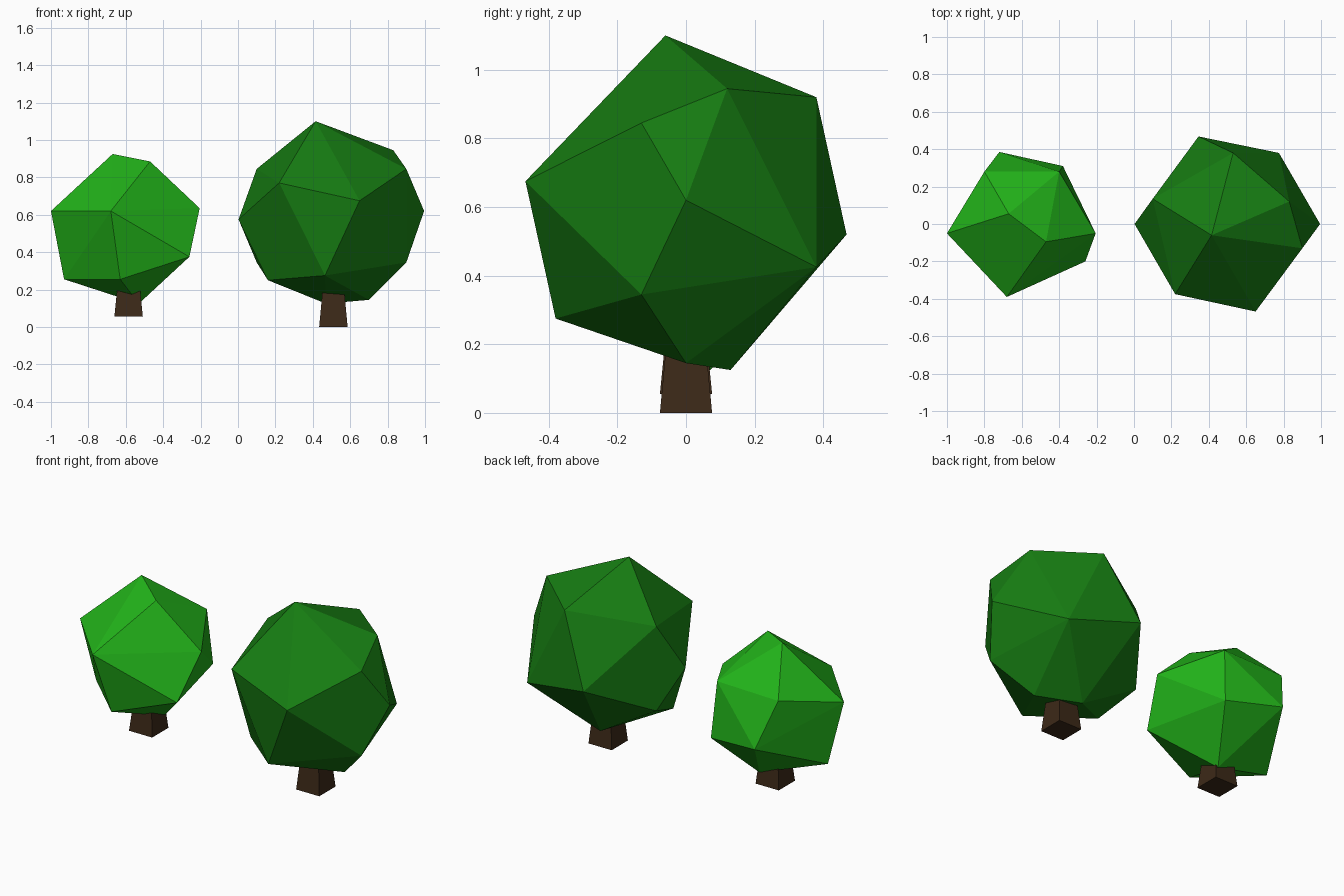
import bpy, bmesh

if "Cube" in bpy.data.objects:
    bpy.data.objects.remove(bpy.data.objects["Cube"])


def material(name, rgb):
    m = bpy.data.materials.new(name)
    m.diffuse_color = (*rgb, 1)
    m.use_nodes = True
    m.node_tree.nodes["Principled BSDF"].inputs["Base Color"].default_value = m.diffuse_color
    return m


def finish(bm, name, mat):
    bmesh.ops.recalc_face_normals(bm, faces=bm.faces)
    me = bpy.data.meshes.new(name)
    bm.to_mesh(me)
    bm.free()
    me.materials.append(mat)
    ob = bpy.data.objects.new(name, me)
    bpy.context.collection.objects.link(ob)
    return ob


def crown(name, points, mat):
    """Faceted foliage: convex hull around a few corner points."""
    bm = bmesh.new()
    for p in points:
        bm.verts.new(p)
    bmesh.ops.convex_hull(bm, input=bm.verts[:])
    return finish(bm, name, mat)


def trunk(name, x, z, height, mat):
    """Square post that narrows towards the crown."""
    bm = bmesh.new()
    bmesh.ops.create_cube(bm, size=1)
    for v in bm.verts:
        half = 0.052 if v.co.z > 0 else 0.076
        v.co = (x + 2 * half * v.co.x, 2 * half * v.co.y,
                z + height * (v.co.z + 0.5))
    return finish(bm, name, mat)


bark = material("bark", (0.045, 0.022, 0.009))
dark_leaf = material("dark_leaf", (0.008, 0.2, 0.006))
light_leaf = material("light_leaf", (0.016, 0.45, 0.01))

# large tree
trunk("large_trunk", 0.51, 0.0, 0.26, bark)
crown("large_crown", [
    (0.415, -0.06, 1.10), (0.83, 0.12, 0.945), (0.53, 0.38, 0.92),
    (0.90, -0.13, 0.845), (0.10, 0.135, 0.845), (0.22, -0.375, 0.77),
    (0.65, -0.468, 0.675), (0.995, 0, 0.62), (0.003, 0, 0.575),
    (0.345, 0.468, 0.52), (0.775, 0.38, 0.425), (0.90, -0.13, 0.345),
    (0.10, 0.135, 0.345), (0.465, -0.38, 0.275), (0.16, -0.11, 0.25),
    (0.70, 0, 0.145), (0.47, 0.13, 0.125)], dark_leaf)

# small tree
trunk("small_trunk", -0.585, 0.055, 0.24, bark)
crown("small_crown", [
    (-0.67, 0.055, 0.925), (-0.47, -0.095, 0.885), (-0.40, 0.28, 0.71),
    (-0.80, 0.28, 0.70), (-0.205, -0.05, 0.635), (-0.68, -0.39, 0.62),
    (-1.0, -0.05, 0.62), (-0.72, 0.385, 0.43), (-0.38, 0.31, 0.38),
    (-0.26, -0.20, 0.375), (-0.63, -0.285, 0.255), (-0.93, 0, 0.255),
    (-0.53, 0.07, 0.125)], light_leaf)
